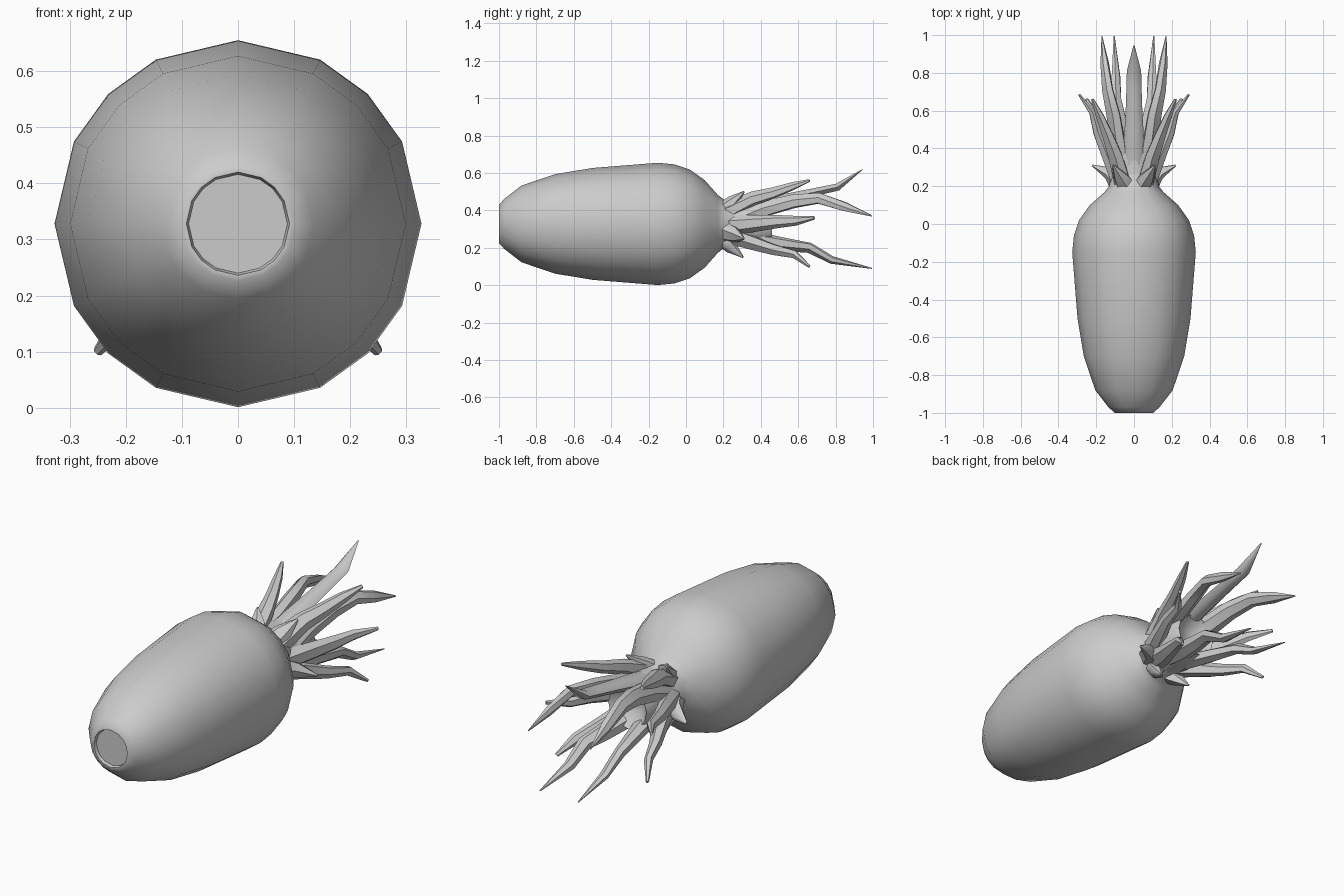
import bpy, bmesh, math
from mathutils import Vector

CZ = 0.328  # height of the long axis


def finish(name, bm, angle=50):
    bmesh.ops.recalc_face_normals(bm, faces=bm.faces)
    me = bpy.data.meshes.new(name)
    bm.to_mesh(me)
    bm.free()
    ob = bpy.data.objects.new(name, me)
    bpy.context.collection.objects.link(ob)
    bpy.ops.object.select_all(action='DESELECT')
    ob.select_set(True)
    bpy.context.view_layer.objects.active = ob
    bpy.ops.object.shade_smooth_by_angle(angle=math.radians(angle))
    return ob


def skin(bm, rings):
    n = len(rings[0])
    vs = [[bm.verts.new(p) for p in r] for r in rings]
    for a, b in zip(vs, vs[1:]):
        for i in range(n):
            j = (i + 1) % n
            bm.faces.new((a[i], a[j], b[j], b[i]))
    bm.faces.new(vs[0])
    bm.faces.new(vs[-1])


def lathe(name, profile):
    # sixteen sides, spaced like a subdivided octagon
    angles = [q * 90 + a for q in range(4) for a in (0, 26.6, 45, 63.4)]
    bm = bmesh.new()
    skin(bm, [[(r * math.sin(math.radians(a)), y, CZ + r * math.cos(math.radians(a)))
               for a in angles] for y, r in profile])
    return finish(name, bm)


def tentacle(name, pts, radii, flat=0.75, sides=6):
    # tapered tube along a path, a little flattened radially
    pts = [Vector(p) for p in pts]
    bm = bmesh.new()
    rings = []
    for i, (p, r) in enumerate(zip(pts, radii)):
        t = (pts[min(i + 1, len(pts) - 1)] - pts[max(i - 1, 0)]).normalized()
        out = Vector((p.x, 0, p.z - CZ))
        out = (out - t * out.dot(t)).normalized()
        side = t.cross(out)
        rings.append([p + side * (r * math.cos(k * math.tau / sides))
                      + out * (r * flat * math.sin(k * math.tau / sides))
                      for k in range(sides)])
    skin(bm, rings)
    return finish(name, bm)


def pair(name, pts, radii, **kw):
    for tag, s in (("right", 1), ("left", -1)):
        tentacle(f"{name}_{tag}", [(s * x, y, z) for x, y, z in pts], radii, **kw)


# Body with a shallow recessed rim at the blunt end
lathe("body", [(-0.985, 0.088), (-1.0, 0.092), (-1.0, 0.102), (-0.97, 0.135), (-0.88, 0.205),
               (-0.70, 0.266), (-0.50, 0.299), (-0.15, 0.327), (-0.06, 0.318),
               (0.02, 0.291), (0.10, 0.234), (0.17, 0.155), (0.20, 0.132),
               (0.28, 0.115)])

# Neck from which the arms spread
lathe("neck", [(0.18, 0.132), (0.25, 0.118), (0.33, 0.125), (0.42, 0.12),
               (0.46, 0.105), (0.40, 0.05)])

# Long arms
R = (0.06, 0.052, 0.045, 0.036, 0.028, 0.003)
tentacle("long_arm_top", [(0, 0.25, 0.40), (0, 0.42, 0.44), (0, 0.58, 0.475),
                          (0, 0.72, 0.505), (0, 0.81, 0.525), (0, 0.945, 0.62)],
         (0.06, 0.055, 0.045, 0.04, 0.038, 0.003), flat=0.6)
pair("long_arm_side", [(0.07, 0.25, 0.36), (0.085, 0.42, 0.41), (0.11, 0.58, 0.45),
                       (0.14, 0.71, 0.465), (0.155, 0.85, 0.42), (0.17, 0.995, 0.37)], R)
pair("long_arm_lower", [(0.04, 0.25, 0.27), (0.055, 0.42, 0.235), (0.075, 0.55, 0.215),
                        (0.095, 0.66, 0.20), (0.095, 0.78, 0.135), (0.105, 0.995, 0.09)],
     (0.055, 0.05, 0.042, 0.034, 0.026, 0.003))

# Mid length arms
M = (0.055, 0.046, 0.036, 0.026, 0.009)
pair("mid_arm_upper", [(0.06, 0.22, 0.40), (0.10, 0.36, 0.465), (0.14, 0.47, 0.495),
                       (0.18, 0.57, 0.53), (0.22, 0.66, 0.56)], M)
pair("mid_arm_side", [(0.08, 0.22, 0.32), (0.14, 0.36, 0.33), (0.19, 0.48, 0.34),
                      (0.22, 0.59, 0.345), (0.29, 0.685, 0.36)], M)
pair("mid_arm_lower", [(0.06, 0.22, 0.27), (0.11, 0.36, 0.225), (0.16, 0.47, 0.19),
                       (0.20, 0.58, 0.165), (0.25, 0.66, 0.10)], M)

# Short spikes around the neck
S = (0.06, 0.045, 0.006)
pair("short_spike_side", [(0.08, 0.20, 0.29), (0.13, 0.27, 0.27), (0.22, 0.31, 0.25)], S)
pair("short_spike_lower", [(0.04, 0.19, 0.26), (0.06, 0.24, 0.205), (0.085, 0.305, 0.15)], S)
pair("short_spike_upper", [(0.04, 0.20, 0.40), (0.07, 0.25, 0.445), (0.11, 0.31, 0.50)], S)
